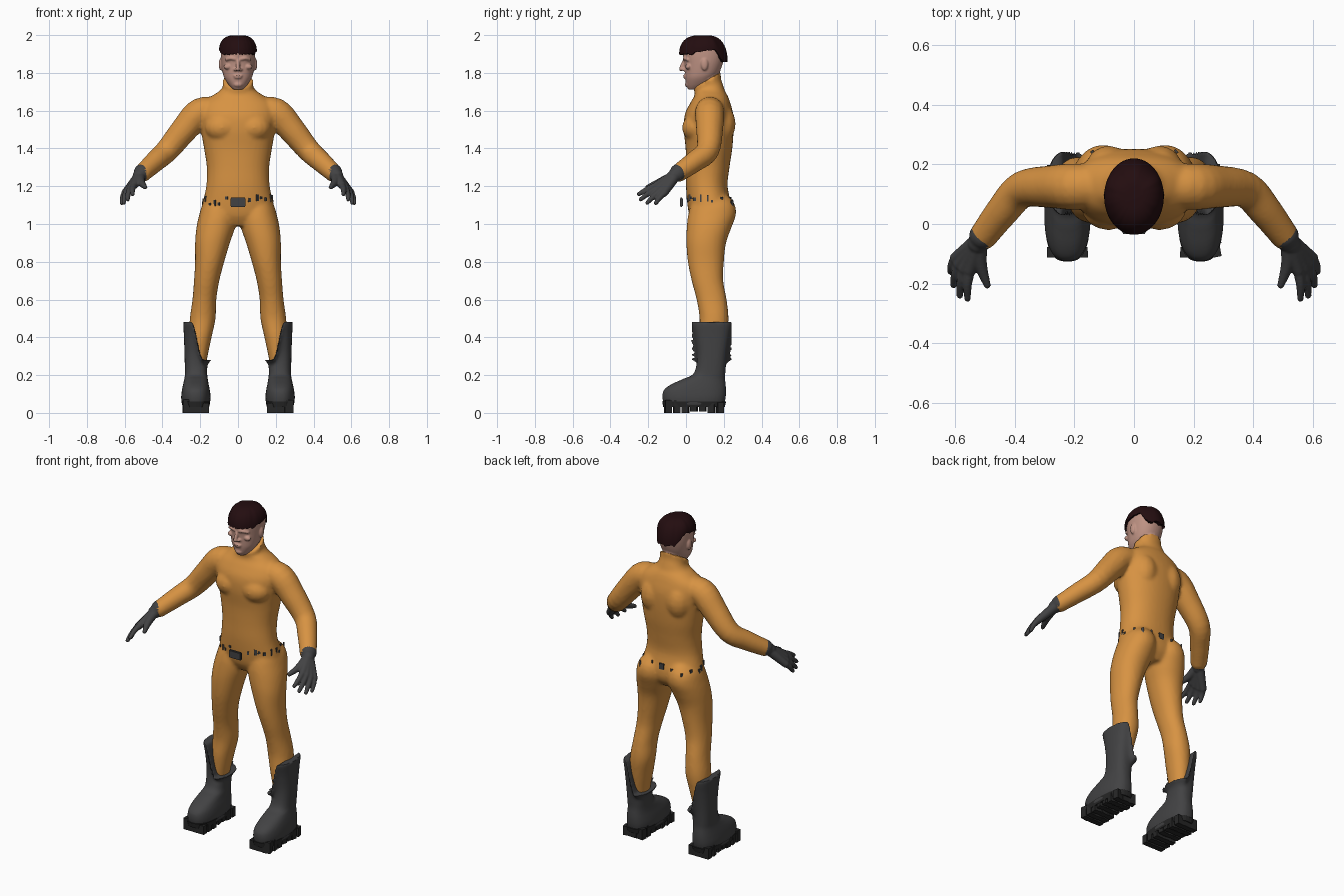
import bpy, bmesh, math, random
from mathutils import Vector, Matrix
from mathutils.bvhtree import BVHTree

if "Cube" in bpy.data.objects:
    bpy.data.objects.remove(bpy.data.objects["Cube"], do_unlink=True)
random.seed(4)


def material(name, color):
    m = bpy.data.materials.new(name)
    m.use_nodes = True
    m.diffuse_color = (*color, 1)
    m.node_tree.nodes["Principled BSDF"].inputs["Base Color"].default_value = (*color, 1)
    return m


ORANGE = material("orange suit", (0.68, 0.29, 0.055))
GREY = material("dark grey rubber", (0.055, 0.055, 0.057))
BLACK = material("black sole", (0.02, 0.02, 0.02))
SKIN = material("skin", (0.52, 0.29, 0.23))
HAIR = material("dark brown hair", (0.017, 0.004, 0.005))


def spline(rows, steps=4):
    """Smooth interpolation through rows of numbers."""
    out = []
    for i in range(len(rows) - 1):
        a, b, c, d = (rows[max(0, min(len(rows) - 1, i + k))] for k in (-1, 0, 1, 2))
        for s in range(steps):
            t = s / steps
            out.append([0.5 * (2 * q + (r - p) * t + (2 * p - 5 * q + 4 * r - w) * t * t
                               + (3 * q - p - 3 * r + w) * t ** 3)
                        for p, q, r, w in zip(a, b, c, d)])
    return out + [list(rows[-1])]


def loft(bm, rings):
    loops = [[bm.verts.new(p) for p in ring] for ring in rings]
    n = len(loops[0])
    for lo, hi in zip(loops, loops[1:]):
        for i in range(n):
            bm.faces.new((lo[i], lo[(i + 1) % n], hi[(i + 1) % n], hi[i]))
    bm.faces.new(loops[0][::-1])
    bm.faces.new(loops[-1])


def stack(bm, rows, side=1, power=2.2, shape=lambda p: p, n=40):
    """Horizontal sections: height, centre x, half width, front y, back y."""
    rings = []
    for z, cx, rx, front, back in spline(rows):
        ring = []
        for i in range(n):
            c, s = math.cos(math.tau * i / n), math.sin(math.tau * i / n)
            x = cx + rx * math.copysign(abs(c) ** (2 / power), c)
            y = (front + back) / 2 + (back - front) / 2 * math.copysign(abs(s) ** (2 / power), s)
            p = shape(Vector((x, y, z)))
            ring.append((p.x * side, p.y, p.z))
        rings.append(ring)
    loft(bm, rings)


def tube(bm, rows, side=1, n=16):
    """Round sections along a path: x, y, z, radius."""
    pts = [(Vector((x * side, y, z)), r) for x, y, z, r in spline(rows)]
    rings = []
    for i, (p, r) in enumerate(pts):
        along = pts[min(i + 1, len(pts) - 1)][0] - pts[max(i - 1, 0)][0]
        q = along.to_track_quat("Z", "Y")
        rings.append([p + q @ Vector((r * math.cos(math.tau * k / n), r * math.sin(math.tau * k / n), 0))
                      for k in range(n)])
    loft(bm, rings)
    for p, r in (pts[0], pts[-1]):
        ball(bm, p, (r, r, r))


def ball(bm, at, radii):
    bmesh.ops.create_uvsphere(bm, u_segments=16, v_segments=10, radius=1,
                              matrix=Matrix.Translation(at) @ Matrix.Diagonal((*radii, 1)))


def box(bm, at, size, turn=0):
    bmesh.ops.create_cube(bm, size=1, matrix=Matrix.Translation(at) @ Matrix.Rotation(turn, 4, "Z")
                          @ Matrix.Diagonal((*size, 1)))


def finish(name, bm, mat, voxel=0, relax=3, smooth=True):
    bmesh.ops.recalc_face_normals(bm, faces=bm.faces[:])
    mesh = bpy.data.meshes.new(name)
    bm.to_mesh(mesh)
    bm.free()
    ob = bpy.data.objects.new(name, mesh)
    bpy.context.collection.objects.link(ob)
    if voxel:  # weld the overlapping pieces into one skin
        weld = ob.modifiers.new("weld", "REMESH")
        weld.mode, weld.voxel_size = "VOXEL", voxel
        soft = ob.modifiers.new("soften", "SMOOTH")
        soft.factor, soft.iterations = 0.5, relax
        bpy.context.view_layer.update()
        done = bpy.data.meshes.new_from_object(ob.evaluated_get(bpy.context.evaluated_depsgraph_get()))
        ob.modifiers.clear()
        ob.data = done
    ob.data.materials.clear()
    ob.data.materials.append(mat)
    if smooth:
        ob.data.shade_smooth()
        ob.data.set_sharp_from_angle(angle=math.radians(50))
    return ob


def tilt_collar(p):
    if p.z > 1.7:
        p.z += (p.y - 0.115) * 0.6 * min(1, (p.z - 1.7) / 0.04)
    return p


# Suit: torso, collar, legs and sleeves
bm = bmesh.new()
stack(bm, [(0.99, 0, 0.15, 0.05, 0.2), (1.04, 0, 0.2, 0.02, 0.235), (1.1, 0, 0.19, 0.008, 0.24),
           (1.2, 0, 0.168, 0, 0.22), (1.3, 0, 0.165, 0, 0.23), (1.4, 0, 0.18, -0.002, 0.245),
           (1.5, 0, 0.197, -0.012, 0.252), (1.58, 0, 0.208, -0.006, 0.25), (1.64, 0, 0.19, 0.022, 0.235),
           (1.68, 0, 0.135, 0.045, 0.22), (1.71, 0, 0.09, 0.045, 0.2), (1.735, 0, 0.08, 0.045, 0.185),
           (1.765, 0, 0.083, 0.04, 0.185)], shape=tilt_collar)
for side in (1, -1):
    ball(bm, (0.085 * side, 0.055, 1.51), (0.092, 0.076, 0.075))
    ball(bm, (0.085 * side, 0.18, 1.53), (0.08, 0.083, 0.11))
    stack(bm, [(0.2, 0.215, 0.04, 0.09, 0.18), (0.28, 0.212, 0.047, 0.075, 0.195), (0.4, 0.2, 0.06, 0.068, 0.215),
               (0.5, 0.187, 0.068, 0.072, 0.225), (0.6, 0.178, 0.063, 0.056, 0.215),
               (0.7, 0.166, 0.067, 0.03, 0.197), (0.8, 0.15, 0.077, 0.01, 0.2), (0.9, 0.135, 0.092, 0.002, 0.212),
               (0.98, 0.118, 0.102, 0.004, 0.24), (1.05, 0.105, 0.1, 0.012, 0.264),
               (1.11, 0.1, 0.085, 0.03, 0.255), (1.16, 0.09, 0.05, 0.06, 0.21)], side, 2.1)
    tube(bm, [(0.1, 0.13, 1.6, 0.07), (0.2, 0.125, 1.59, 0.078), (0.28, 0.125, 1.505, 0.072),
              (0.375, 0.115, 1.39, 0.062), (0.44, 0.045, 1.33, 0.056), (0.505, -0.04, 1.27, 0.048)], side)
suit = finish("suit", bm, ORANGE, 0.01, 4)

# Head: skull, jaw, neck and features
bm = bmesh.new()
stack(bm, [(1.712, 0, 0.025, 0.012, 0.07), (1.735, 0, 0.048, 0.002, 0.12), (1.77, 0, 0.071, -0.004, 0.15),
           (1.8, 0, 0.081, -0.006, 0.175), (1.85, 0, 0.089, -0.008, 0.195), (1.9, 0, 0.091, -0.016, 0.205),
           (1.94, 0, 0.086, -0.008, 0.2), (1.97, 0, 0.062, 0.03, 0.17), (1.984, 0, 0.02, 0.06, 0.13)])
tube(bm, [(0, 0.12, 1.67, 0.058), (0, 0.12, 1.74, 0.06), (0, 0.12, 1.82, 0.062)])
tube(bm, [(0, -0.008, 1.868, 0.008), (0, -0.02, 1.84, 0.01), (0, -0.026, 1.82, 0.011)])
ball(bm, (0, -0.004, 1.785), (0.026, 0.012, 0.006))
ball(bm, (0, -0.003, 1.775), (0.022, 0.012, 0.006))
ball(bm, (0, 0.008, 1.738), (0.024, 0.014, 0.014))
for side in (1, -1):
    ball(bm, (0.014 * side, -0.012, 1.817), (0.009, 0.012, 0.008))
    tube(bm, [(0.014, -0.01, 1.873, 0.008), (0.04, -0.008, 1.877, 0.008), (0.063, 0.008, 1.87, 0.007)], side)
    ball(bm, (0.055 * side, 0.012, 1.832), (0.022, 0.016, 0.014))
    ball(bm, (0.092 * side, 0.098, 1.845), (0.01, 0.019, 0.032))
finish("head", bm, SKIN, 0.005, 2)


# Hair: a ragged cap, high at the temples and low at the nape
def hairline(y):
    if y < 0.02:
        return 1.902
    if y < 0.15:
        return 1.902 + 0.025 * math.sin((y - 0.02) / 0.13 * math.pi / 2)
    return max(1.865, 1.927 - (y - 0.15) * 1.4)


bm = bmesh.new()
n, levels = 72, 10
ragged = [random.uniform(-0.009, 0.004) for _ in range(n)]
rings = []
for k in range(-1, levels):
    a = max(k, 0) / levels * math.pi / 2
    scale = 0.84 if k < 0 else math.cos(a) ** 0.65
    ring = []
    for i in range(n):
        t = math.tau * i / n
        edge = hairline(0.092 + 0.128 * math.sin(t)) + ragged[i]
        ring.append((0.1 * scale * math.cos(t), 0.092 + 0.128 * scale * math.sin(t),
                     edge + (2 - edge) * math.sin(a)))
    rings.append(ring)
loft(bm, rings)
finish("hair", bm, HAIR)


# Boots: tops are cut high outside and low inside
def boot_top(p):
    if p.z > 0.24:
        t = max(0, min(1, (p.x - 0.185) / 0.06))
        top = 0.28 + 0.2 * t * t * (3 - 2 * t)
        p.z = 0.24 + (p.z - 0.24) * (top - 0.24) / 0.24
    return p


for side, label in ((1, "left"), (-1, "right")):
    bm = bmesh.new()
    stack(bm, [(0.035, 0.223, 0.072, -0.115, 0.2), (0.08, 0.223, 0.078, -0.125, 0.21),
               (0.12, 0.223, 0.074, -0.118, 0.212), (0.15, 0.223, 0.068, -0.08, 0.21),
               (0.18, 0.222, 0.062, -0.015, 0.207), (0.21, 0.222, 0.059, 0.042, 0.208),
               (0.3, 0.222, 0.061, 0.058, 0.216), (0.4, 0.22, 0.066, 0.045, 0.232),
               (0.478, 0.215, 0.074, 0.024, 0.247), (0.48, 0.215, 0.06, 0.04, 0.23),
               (0.48, 0.215, 0.01, 0.12, 0.15)], side, 2.5, boot_top)
    finish(label + "_boot", bm, GREY, 0.008, 2)

    # Sole with blocky lugs
    bm = bmesh.new()
    stack(bm, [(0.03, 0.223, 0.07, -0.12, 0.205), (0.06, 0.223, 0.076, -0.126, 0.212)], side, 2.8)
    for row in range(7):
        y = -0.095 + row * 0.046
        for x in (0.178, 0.223, 0.268):
            high = 0.05 + random.uniform(0, 0.02)
            box(bm, (x * side, y, high / 2 + (0.008 if 3 <= row <= 4 else 0)),
                (0.046, 0.034, high), random.uniform(-0.2, 0.2))
    finish(label + "_sole", bm, BLACK, smooth=False)

    # Glove: cuff, palm, fingers and thumb
    bm = bmesh.new()
    wrist = (0.515, -0.052, 1.262)
    tube(bm, [(0.506, -0.04, 1.271, 0.047), (0.522, -0.065, 1.253, 0.036)], side)
    for knuckle, tip in (((0.55, -0.155, 1.205), (0.558, -0.25, 1.158)),
                         ((0.568, -0.15, 1.19), (0.584, -0.24, 1.13)),
                         ((0.585, -0.135, 1.175), (0.605, -0.205, 1.112)),
                         ((0.597, -0.115, 1.165), (0.615, -0.16, 1.11))):
        middle = [(a + b) / 2 for a, b in zip(knuckle, tip)]
        tube(bm, [(*wrist, 0.03), (*knuckle, 0.021)], side)
        tube(bm, [(*knuckle, 0.018), (middle[0] + 0.004, middle[1], middle[2] + 0.004, 0.015), (*tip, 0.011)], side)
    tube(bm, [(*wrist, 0.026), (0.515, -0.13, 1.225, 0.022), (0.492, -0.205, 1.195, 0.012)], side)
    finish(label + "_glove", bm, GREY, 0.005, 2)

# Belt: a buckle, and scraps showing through the suit
bm = bmesh.new()
box(bm, (0, -0.025, 1.115), (0.082, 0.016, 0.048))
bmesh.ops.bevel(bm, geom=bm.edges[:], offset=0.004, segments=2, affect="EDGES")
finish("belt_buckle", bm, GREY)

surface = BVHTree.FromPolygons([v.co for v in suit.data.vertices], [p.vertices for p in suit.data.polygons])
bm = bmesh.new()
for angle in (-62, -45, -38, -28, -15, -3, 4, 22, 40, 58):
    for side in (1, -1):
        t = math.radians(angle)
        way = Vector((math.cos(t) * side, math.sin(t), 0))
        z = 1.12 + random.uniform(-0.015, 0.02)
        hit = surface.ray_cast(Vector((0, 0.125, z)) + way, -way)[0]
        if hit:
            box(bm, hit, (0.007, random.uniform(0.006, 0.016), random.uniform(0.012, 0.045)),
                math.atan2(way.y, way.x))
box(bm, (0, 0.236, 1.125), (0.03, 0.008, 0.035))
finish("belt_scraps", bm, GREY, smooth=False)
